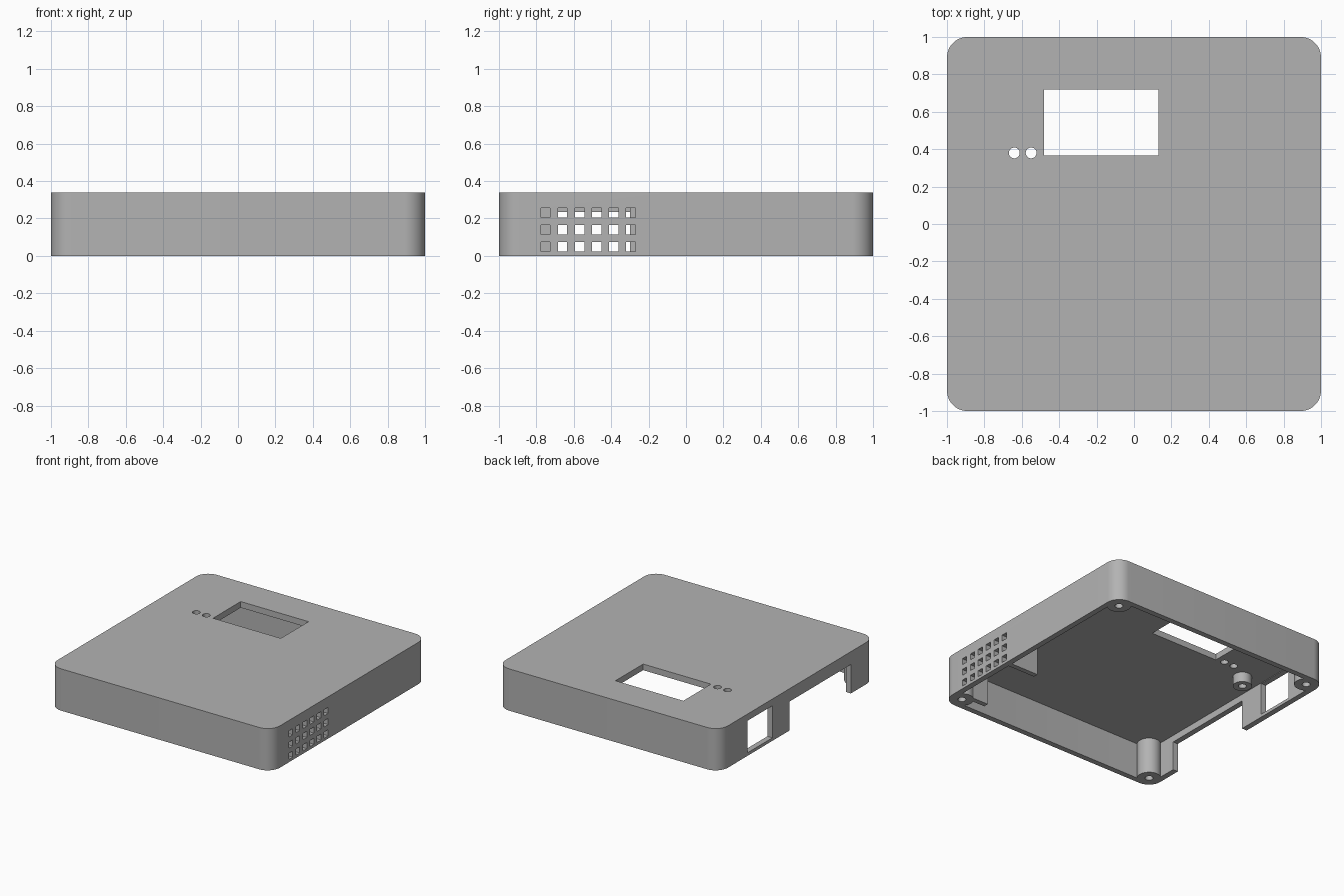
import bpy, bmesh, math
from mathutils import Matrix, Vector

default_cube = bpy.data.objects.get("Cube")
if default_cube:
    bpy.data.objects.remove(default_cube)

HEIGHT, WALL, LID = 0.34, 0.045, 0.05
CORNER = 0.11
POST = 0.9

# Single plastic colour
grey = bpy.data.materials.new("grey_plastic")
grey.use_nodes = True
colour = (0.45, 0.45, 0.45, 1)
grey.diffuse_color = colour
grey.node_tree.nodes["Principled BSDF"].inputs["Base Color"].default_value = colour


def finish(name, bm):
    bmesh.ops.recalc_face_normals(bm, faces=bm.faces[:])
    mesh = bpy.data.meshes.new(name)
    bm.to_mesh(mesh)
    bm.free()
    mesh.materials.append(grey)
    obj = bpy.data.objects.new(name, mesh)
    bpy.context.collection.objects.link(obj)
    return obj


def add_box(bm, low, high):
    low, high = Vector(low), Vector(high)
    size = high - low
    bmesh.ops.create_cube(bm, size=1, matrix=Matrix.Translation((low + high) / 2)
                          @ Matrix.Diagonal((*size, 1)))


def add_cylinder(bm, x, y, z0, z1, radius, sides=32):
    bmesh.ops.create_cone(bm, cap_ends=True, segments=sides, radius1=radius,
                          radius2=radius, depth=z1 - z0,
                          matrix=Matrix.Translation((x, y, (z0 + z1) / 2)))


def rounded_slab(bm, half, radius, z0, z1, steps=12):
    verts = []
    for quarter in range(4):
        sx, sy = ((1, 1), (-1, 1), (-1, -1), (1, -1))[quarter]
        for i in range(steps + 1):
            a = (quarter + i / steps) * math.pi / 2
            verts.append(bm.verts.new((sx * (half - radius) + radius * math.cos(a),
                                       sy * (half - radius) + radius * math.sin(a), z0)))
    base = bm.faces.new(verts)
    top = bmesh.ops.extrude_face_region(bm, geom=[base])["geom"]
    bmesh.ops.translate(bm, vec=(0, 0, z1 - z0),
                        verts=[g for g in top if isinstance(g, bmesh.types.BMVert)])


def cut(obj, bm):
    cutter = finish("cutter", bm)
    cutter.hide_render = True
    mod = obj.modifiers.new("cut", "BOOLEAN")
    mod.operation = "DIFFERENCE"
    mod.solver = "EXACT"
    mod.object = cutter
    bpy.context.view_layer.objects.active = obj
    bpy.ops.object.modifier_apply(modifier=mod.name)
    bpy.data.objects.remove(cutter)


def smooth(obj):
    bpy.ops.object.select_all(action="DESELECT")
    obj.select_set(True)
    bpy.context.view_layer.objects.active = obj
    bpy.ops.object.shade_smooth_by_angle(angle=math.radians(30))


# Open-bottomed shell with rounded corners
bm = bmesh.new()
rounded_slab(bm, 1, CORNER, 0, HEIGHT)
shell = finish("case_shell", bm)
bm = bmesh.new()
rounded_slab(bm, 1 - WALL, CORNER - WALL, -0.1, HEIGHT - LID)
cut(shell, bm)

# Lid openings: display window and two indicator holes
bm = bmesh.new()
add_box(bm, (-0.48, 0.365, 0.2), (0.13, 0.72, 0.5))
for x in (-0.64, -0.55):
    add_cylinder(bm, x, 0.38, 0.2, 0.5, 0.029)
cut(shell, bm)

# Side openings: connector port, wide bottom notch and vent grille
bm = bmesh.new()
add_box(bm, (-1.1, 0.32, 0.025), (-0.9, 0.635, 0.285))
add_box(bm, (-1.1, -0.69, -0.1), (-0.9, 0.1, 0.235))
for column in range(6):
    for row in range(3):
        y, z = -0.751 + 0.091 * column, 0.048 + 0.091 * row
        add_box(bm, (0.9, y - 0.025, z - 0.025), (1.1, y + 0.025, z + 0.025))
cut(shell, bm)
smooth(shell)


# Screw posts with blind holes
def screw_post(name, x, y, z0, radius, hole):
    bm = bmesh.new()
    add_cylinder(bm, x, y, z0, HEIGHT - LID + 0.01, radius)
    post = finish(name, bm)
    bm = bmesh.new()
    add_cylinder(bm, x, y, z0 - 0.1, HEIGHT - LID, hole)
    cut(post, bm)
    smooth(post)


for side, sx in (("left", 1), ("right", -1)):
    for end, sy in (("front", -1), ("back", 1)):
        screw_post(f"{end}_{side}_corner_post", sx * POST, sy * POST, 0, 0.088, 0.03)
screw_post("short_board_post", -0.79, 0.3, 0.21, 0.07, 0.03)

# Ribs on both sides of the vent grille
for name, y in (("front_vent_rib", -0.85), ("back_vent_rib", -0.28)):
    bm = bmesh.new()
    add_box(bm, (0.71, y - 0.02, 0), (1 - WALL + 0.01, y + 0.02, HEIGHT - LID + 0.01))
    finish(name, bm)
